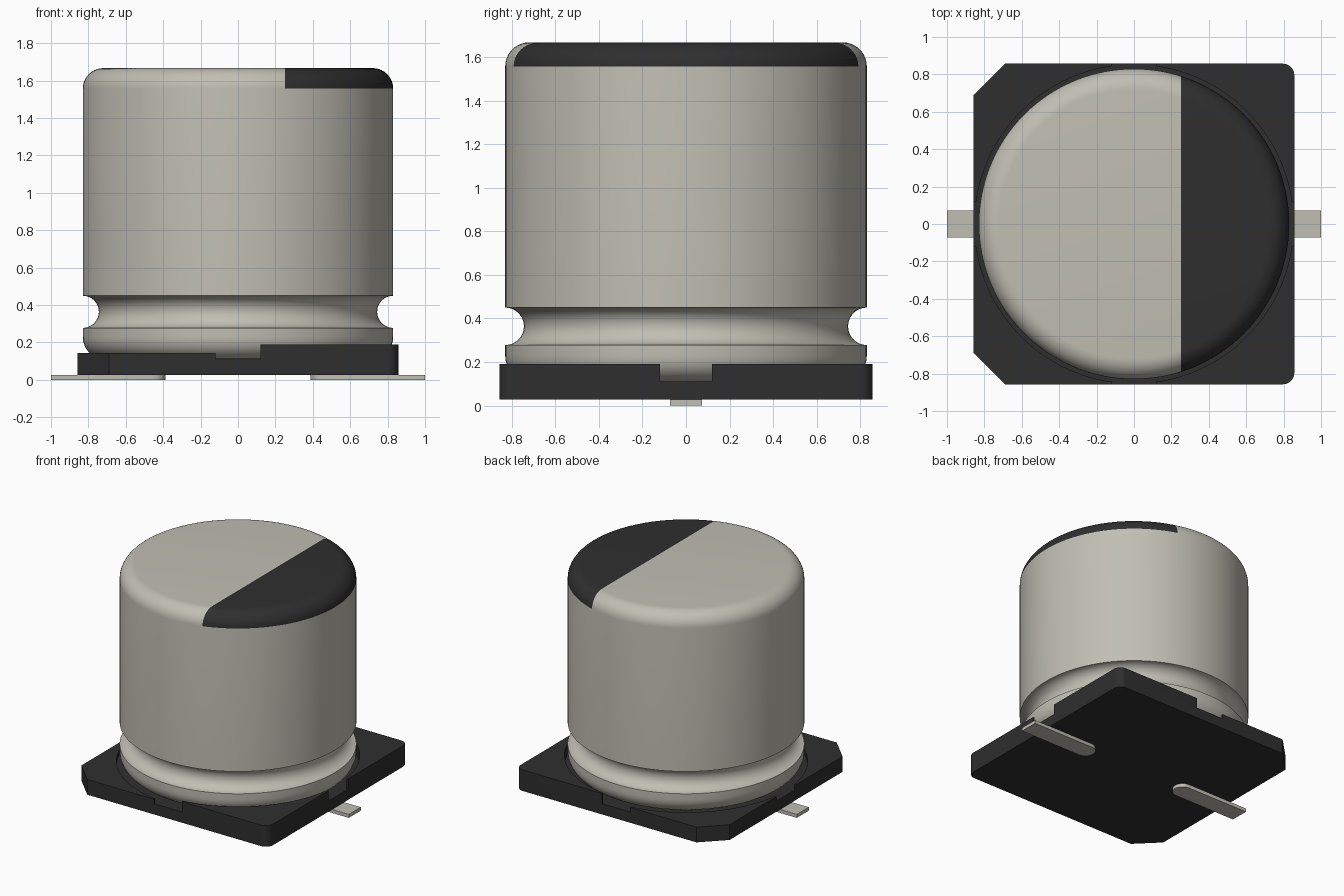
import bpy
import bmesh
from math import pi, sin, cos, sqrt
from mathutils import Vector

cube = bpy.data.objects.get("Cube")
if cube:
    bpy.data.objects.remove(cube, do_unlink=True)


def material(name, colour):
    m = bpy.data.materials.new(name)
    m.use_nodes = True
    m.diffuse_color = (*colour, 1)
    bsdf = next(n for n in m.node_tree.nodes if n.type == 'BSDF_PRINCIPLED')
    bsdf.inputs["Base Color"].default_value = (*colour, 1)
    return m


METAL = material("warm grey metal", (0.53, 0.52, 0.455))
BLACK = material("charcoal black", (0.028, 0.028, 0.028))


def finish(name, bm, mats, smooth=True):
    bmesh.ops.recalc_face_normals(bm, faces=bm.faces)
    mesh = bpy.data.meshes.new(name)
    bm.to_mesh(mesh)
    bm.free()
    ob = bpy.data.objects.new(name, mesh)
    bpy.context.collection.objects.link(ob)
    for m in mats:
        mesh.materials.append(m)
    if smooth:
        bpy.ops.object.select_all(action='DESELECT')
        ob.select_set(True)
        bpy.context.view_layer.objects.active = ob
        bpy.ops.object.shade_smooth_by_angle(angle=pi / 6)
    return ob


def arc(cx, cy, r, a0, a1, n):
    """Points on a circle, angles in quarter turns."""
    angles = [(a0 + (a1 - a0) * i / n) * pi / 2 for i in range(n + 1)]
    return [(cx + r * cos(a), cy + r * sin(a)) for a in angles]


def prism(name, outline, z0, z1, mat):
    bm = bmesh.new()
    face = bm.faces.new([bm.verts.new((x, y, z0)) for x, y in outline])
    side = bmesh.ops.extrude_face_region(bm, geom=[face], use_keep_orig=True)
    top = [v for v in side["geom"] if isinstance(v, bmesh.types.BMVert)]
    bmesh.ops.translate(bm, vec=(0, 0, z1 - z0), verts=top)
    return finish(name, bm, [mat])


# Can: revolved profile with rounded ends and a crimped groove
R, SEGS = 0.83, 128
TOP, ROUND, MARK_X = 1.667, 0.11, 0.25
profile = (arc(R - 0.12, 0.23, 0.12, -1, 0, 8)
           + arc(R, 0.364, 0.086, 3, 1, 16)
           + arc(R - ROUND, TOP - ROUND, ROUND, 0, 1, 10))
bm = bmesh.new()
rings = [[bm.verts.new((r * cos(2 * pi * i / SEGS), r * sin(2 * pi * i / SEGS), z))
          for i in range(SEGS)] for r, z in profile]
for lo, hi in zip(rings, rings[1:]):
    for i in range(SEGS):
        j = (i + 1) % SEGS
        bm.faces.new((lo[i], lo[j], hi[j], hi[i]))
bm.faces.new(rings[0])
bm.faces.new(rings[-1])

# Polarity mark: the cap is cut straight across and one side coloured
cap = [f for f in bm.faces if f.calc_center_median().z > TOP - ROUND]
geom = set(cap)
for f in cap:
    geom.update(f.verts)
    geom.update(f.edges)
bmesh.ops.bisect_plane(bm, geom=list(geom), dist=1e-5,
                       plane_co=Vector((MARK_X, 0, 0)), plane_no=Vector((1, 0, 0)))
for f in bm.faces:
    c = f.calc_center_median()
    if c.z > TOP - ROUND and c.x > MARK_X:
        f.material_index = 1
finish("can", bm, [METAL, BLACK])

# Base: plate plus four raised corners around a round recess with side notches
E, CUT, FILLET, GAP, RECESS = 0.857, 0.69, 0.06, 0.12, 0.852
PLATE_Z0, PLATE_Z1 = 0.027, 0.11


def corner(sx, sy):
    """Outer corner points, running from the x side to the y side."""
    if sx < 0:
        pts = [(E, CUT), (CUT, E)]
    else:
        pts = arc(E - FILLET, E - FILLET, FILLET, 0, 1, 8)
    return [(sx * x, sy * y) for x, y in pts]


plate = []
for sx, sy in ((1, 1), (-1, 1), (-1, -1), (1, -1)):
    pts = corner(sx, sy)
    plate += pts if sx * sy > 0 else pts[::-1]
prism("base_plate", plate, PLATE_Z0, PLATE_Z1, BLACK)

inner_end = sqrt(RECESS ** 2 - GAP ** 2)
for sx, side in ((1, "left"), (-1, "right")):
    for sy, end in ((1, "back"), (-1, "front")):
        inner = [(x, y) for x, y in arc(0, 0, RECESS, 1, 0, 48) if min(x, y) > GAP + 0.005]
        inner = [(GAP, E), (GAP, inner_end)] + inner + [(inner_end, GAP), (E, GAP)]
        outline = corner(sx, sy) + [(sx * x, sy * y) for x, y in inner]
        prism(f"base_corner_{end}_{side}", outline, PLATE_Z1,
              0.19 if sx > 0 else 0.145, BLACK)

# Leads: flat strips with a rounded inner end
W = 0.073
for s, side in ((1, "left"), (-1, "right")):
    outline = [(1.0, -W), (1.0, W)] + arc(0.388 + W, 0, W, 1, 3, 12)
    prism(f"lead_{side}", [(s * x, y) for x, y in outline], 0, PLATE_Z0, METAL)
